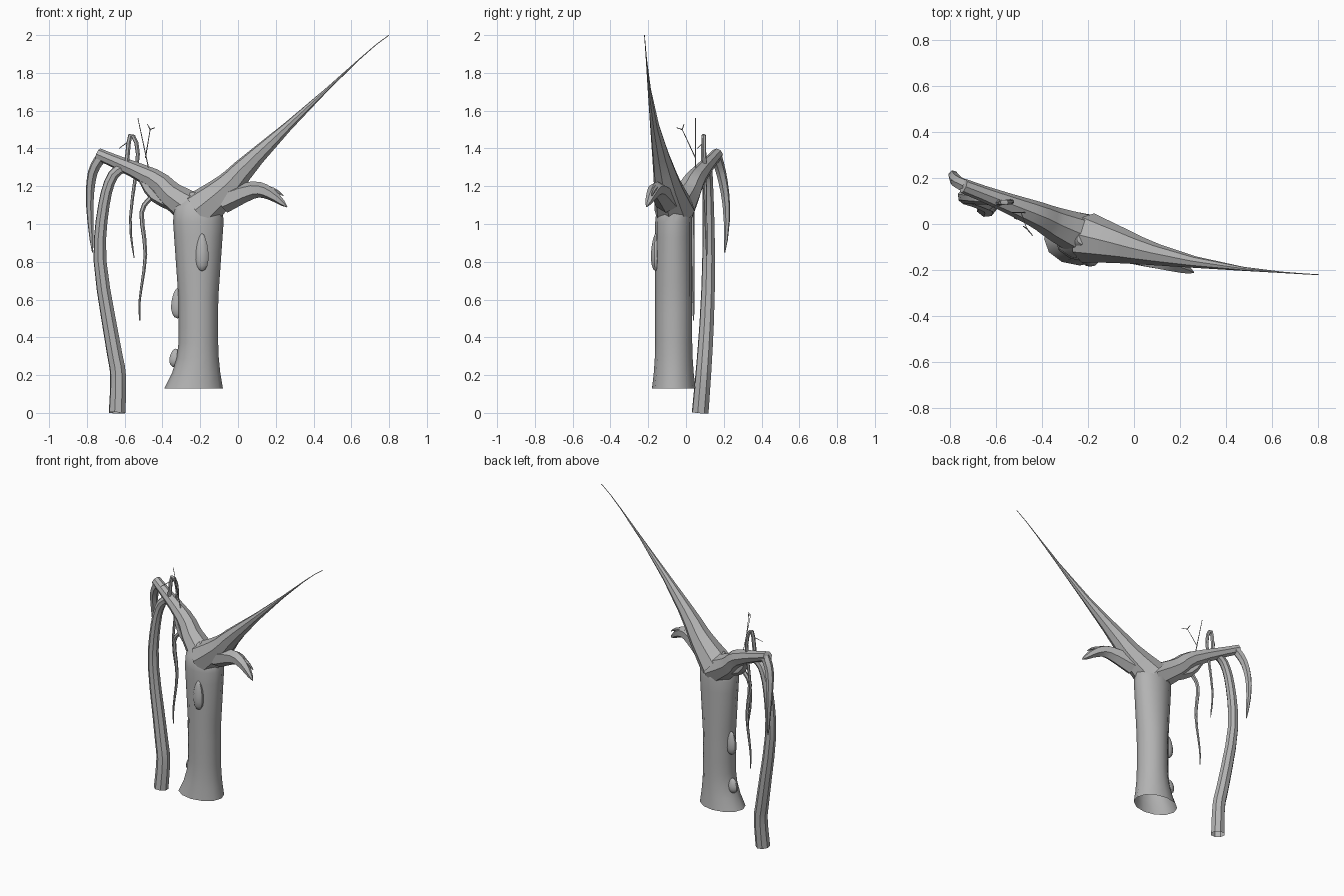
import bpy, bmesh
from math import cos, sin, pi, tau, radians
from mathutils import Vector
from mathutils.geometry import interpolate_bezier

cube = bpy.data.objects.get("Cube")
if cube:
    bpy.data.objects.remove(cube, do_unlink=True)

bark = bpy.data.materials.new("grey_bark")
bark.use_nodes = True
bark.diffuse_color = (0.45, 0.45, 0.45, 1)
bark.node_tree.nodes["Principled BSDF"].inputs["Base Color"].default_value = bark.diffuse_color


def finish(name, bm):
    bmesh.ops.recalc_face_normals(bm, faces=bm.faces)
    mesh = bpy.data.meshes.new(name)
    bm.to_mesh(mesh)
    bm.free()
    mesh.materials.append(bark)
    obj = bpy.data.objects.new(name, mesh)
    bpy.context.collection.objects.link(obj)
    bpy.ops.object.select_all(action='DESELECT')
    obj.select_set(True)
    bpy.context.view_layer.objects.active = obj
    bpy.ops.object.shade_smooth_by_angle(angle=radians(40))


def loft(name, rings, sides, cap=True):
    """Skin over rings, each given as centre, first radius vector, second radius vector."""
    bm = bmesh.new()
    corners = [tau * k / sides for k in range(sides)]
    loops = [[bm.verts.new(centre + u * cos(a) + v * sin(a)) for a in corners]
             for centre, u, v in rings]
    for low, high in zip(loops, loops[1:]):
        for k in range(sides):
            bm.faces.new((low[k - 1], low[k], high[k], high[k - 1]))
    if cap:
        bm.faces.new(loops[-1])
    finish(name, bm)


def smooth_path(points, steps=3):
    """Curve through all the points."""
    curve = [points[0]]
    for i, (a, b) in enumerate(zip(points, points[1:])):
        before = points[max(i - 1, 0)]
        after = points[min(i + 2, len(points) - 1)]
        curve += interpolate_bezier(a, a + (b - before) / 6, b - (after - a) / 6, b, steps + 1)[1:]
    return curve


def limb(name, path, depth, radius, power=1, bow=0, sides=6, cap=True):
    """Tapering tube along (x, z) points; y runs between the two depths, bowed midway."""
    curve = smooth_path([Vector((x, 0, z)) for x, z in path])
    lengths = [0]
    for a, b in zip(curve, curve[1:]):
        lengths.append(lengths[-1] + (b - a).length)
    along = [length / lengths[-1] for length in lengths]
    for point, t in zip(curve, along):
        point.y = depth[0] + (depth[1] - depth[0]) * t + bow * sin(pi * t)
    rings = []
    for i, (point, t) in enumerate(zip(curve, along)):
        tangent = (curve[min(i + 1, len(curve) - 1)] - curve[max(i - 1, 0)]).normalized()
        across = Vector((0.3, 1, 0))
        across = (across - tangent * across.dot(tangent)).normalized()
        r = radius[1] + (radius[0] - radius[1]) * (1 - t) ** power
        rings.append((point, tangent.cross(across) * r, across * r))
    loft(name, rings, sides, cap)


def knot(name, x, y, z, height):
    bm = bmesh.new()
    bmesh.ops.create_uvsphere(bm, u_segments=10, v_segments=8, radius=1)
    for v in bm.verts:
        fat = 1 - v.co.z / 4
        v.co = (x + v.co.x * fat * 0.035, y + v.co.y * fat * 0.025, z + v.co.z * height)
    finish(name, bm)


# Hollow trunk: flared foot, swelling top, rounded crown
trunk_rings = []
foot, crown = 0.13, 1.05
for step in range(14):
    z = foot + step * 0.08
    flare = max(0, 1 - (z - foot) * 4) ** 2
    close = 1 - (max(0, z - crown) / 0.14) ** 2
    wide = (0.105 + flare * 0.05 + max(0, z - 0.6) * 0.07) * close
    deep = (0.098 + flare * 0.017) * close
    centre = Vector((-0.21 - flare * 0.025, -0.065, z))
    trunk_rings.append((centre, Vector((wide, 0, 0)), Vector((0, deep, 0))))
loft("trunk", trunk_rings, 12)

# Two main arms growing from the crown
limb("right_arm", [(-.2, 1.05), (-.35, 1.15), (-.45, 1.24), (-.74, 1.37)],
     (-.06, .165), (.1, .032), power=1.6, sides=8)
limb("left_arm", [(-.2, 1.07), (-.05, 1.2), (.1, 1.36), (.64, 1.87), (.8, 2)],
     (-.06, -.22), (.11, .002), power=2.4, bow=-.03, sides=8)

# Broken forked stub and the limb hugging the right arm
limb("stub", [(-.08, 1.12), (.08, 1.18), (.17, 1.16), (.26, 1.09)], (-.1, -.21), (.065, .002), power=.6)
limb("stub_fork", [(.09, 1.2), (.19, 1.18), (.24, 1.15)], (-.15, -.18), (.025, .003))
limb("lower_limb", [(-.3, 1.1), (-.44, 1.15), (-.52, 1.26)], (-.02, .07), (.05, .02))

# Aerial roots, the long one open at the ground
limb("ground_root", [(-.58, 1.31), (-.66, 1.26), (-.71, 1.1), (-.73, .8), (-.66, .35), (-.635, .2), (-.64, 0)],
     (.11, .075), (.028, .046), bow=.025, sides=8, cap=False)
limb("end_root", [(-.72, 1.36), (-.77, 1.27), (-.785, 1.1), (-.77, .85)],
     (.16, .205), (.03, .003), power=.6, bow=.03)

# Hanging vines
limb("arched_vine", [(-.59, 1.31), (-.57, 1.47), (-.53, 1.37), (-.57, 1.03), (-.55, .82)],
     (.09, .11), (.013, .002), power=.5)
limb("long_vine", [(-.46, 1.14), (-.51, 1.06), (-.49, .84), (-.52, .6), (-.52, .49)],
     (.03, .04), (.014, .003), power=.7)

# Bare twigs
twigs = {"tall_twig": ((-.47, 1.28), (-.53, 1.56), (.05, .05)),
         "forked_twig": ((-.49, 1.35), (-.465, 1.5), (.05, -.02)),
         "fork_tip_right": ((-.465, 1.5), (-.48, 1.53), (-.02, -.01)),
         "fork_tip_left": ((-.465, 1.5), (-.44, 1.51), (-.02, -.05)),
         "side_twig": ((-.575, 1.44), (-.63, 1.4), (.1, .06))}
for name, (start, end, depth) in twigs.items():
    limb(name, [start, end], depth, (.003, .002), sides=4)

# Knots on the bark
knot("front_knot", -.19, -.16, .85, .1)
knot("upper_side_knot", -.32, -.04, .58, .08)
knot("lower_side_knot", -.33, -.04, .29, .05)
